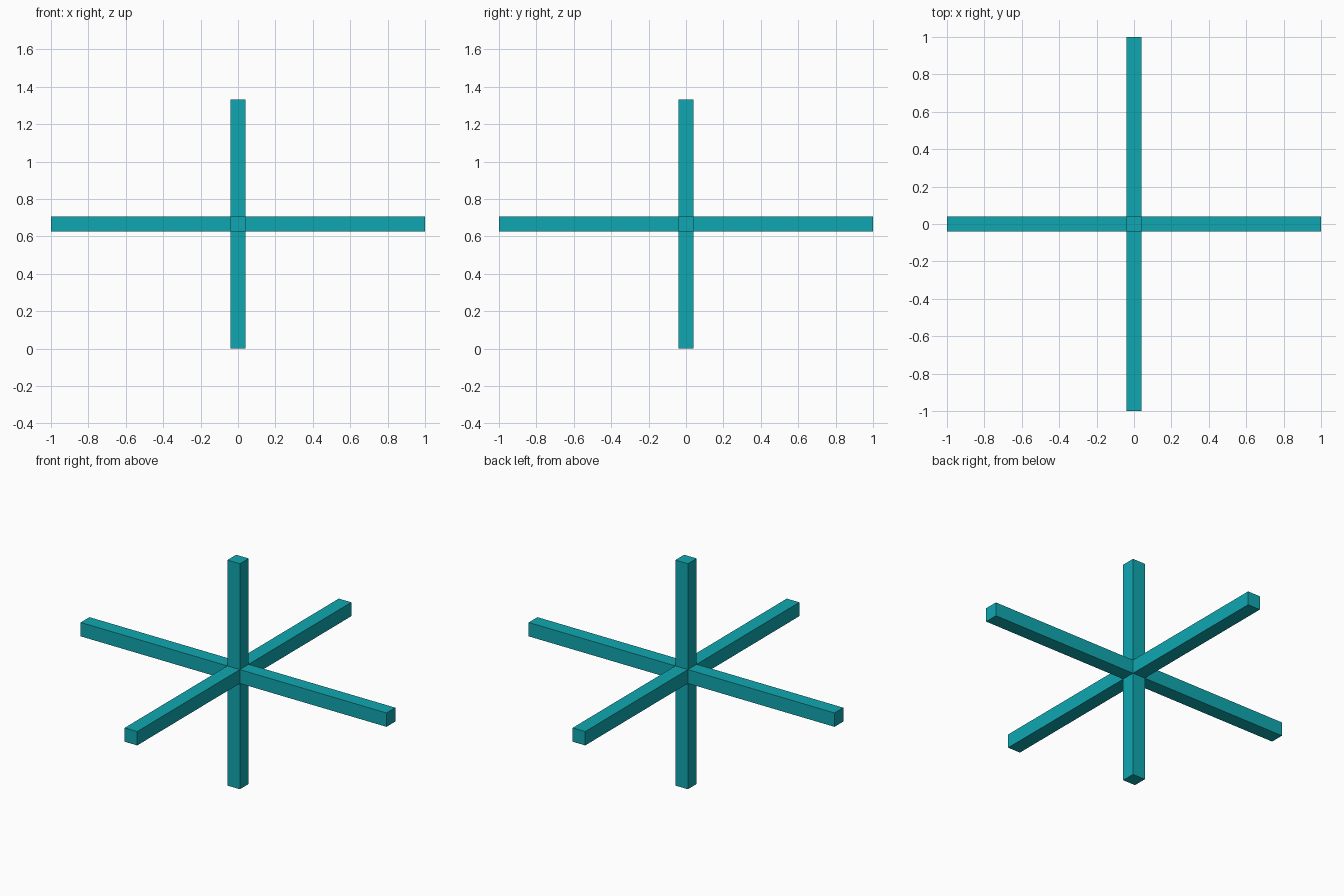
import bpy, bmesh
from mathutils import Vector

if "Cube" in bpy.data.objects:
    bpy.data.objects.remove(bpy.data.objects["Cube"])

W = 0.082        # bar thickness
HEIGHT = 1.333   # vertical bar length
SPAN = 2.0       # horizontal bar length

# Central hub cube, with one arm extruded from each face
bm = bmesh.new()
bmesh.ops.create_cube(bm, size=W)
bm.normal_update()
for face in list(bm.faces):
    n = face.normal.copy()
    reach = (HEIGHT if abs(n.z) > 0.5 else SPAN) / 2 - W / 2
    tip = bmesh.ops.extrude_discrete_faces(bm, faces=[face])["faces"][0]
    bmesh.ops.translate(bm, verts=tip.verts, vec=n * reach)

# Rest the vertical arm on the floor
bmesh.ops.translate(bm, verts=bm.verts, vec=Vector((0, 0, HEIGHT / 2)))
bmesh.ops.recalc_face_normals(bm, faces=bm.faces)

mesh = bpy.data.meshes.new("three_axis_cross")
bm.to_mesh(mesh)
bm.free()
cross = bpy.data.objects.new("three_axis_cross", mesh)
bpy.context.collection.objects.link(cross)

# Teal finish
teal = bpy.data.materials.new("teal")
teal.diffuse_color = (0.005, 0.39, 0.44, 1)
teal.use_nodes = True
teal.node_tree.nodes["Principled BSDF"].inputs["Base Color"].default_value = teal.diffuse_color
mesh.materials.append(teal)
